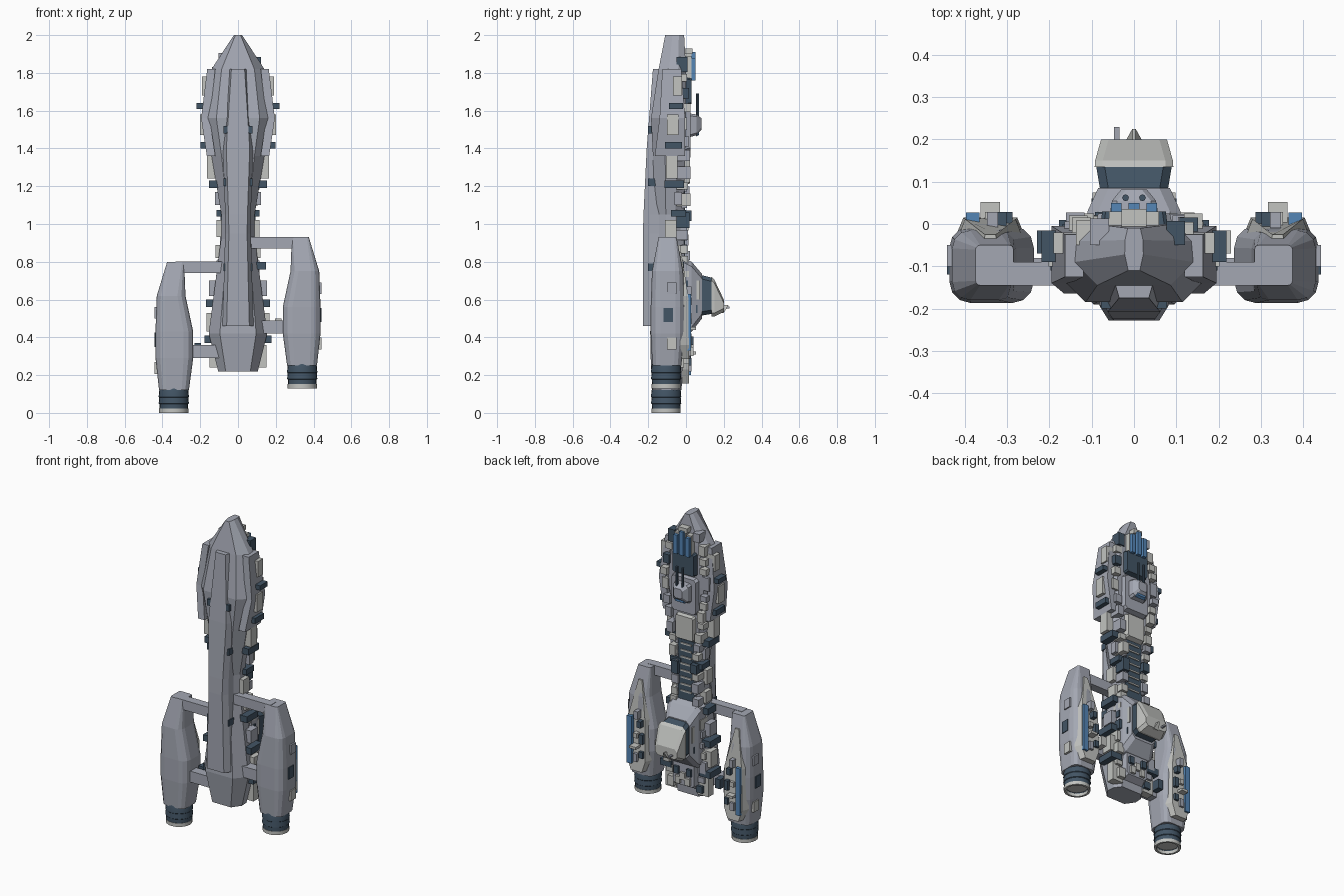
import bpy, bmesh, math, random

if "Cube" in bpy.data.objects:
    bpy.data.objects.remove(bpy.data.objects["Cube"])
random.seed(4)


def mat(name, c):
    m = bpy.data.materials.new(name)
    m.diffuse_color = (*c, 1)
    m.use_nodes = True
    m.node_tree.nodes["Principled BSDF"].inputs["Base Color"].default_value = m.diffuse_color
    return m


HULL = mat("hull grey", (.37, .39, .45))
LIGHT = mat("light panel grey", (.54, .55, .53))
DARK = mat("dark slate", (.055, .09, .13))
BLUE = mat("blue glass", (.09, .24, .47))


def loft(name, rings, m, smooth=False):
    """Skin a list of equal-length point rings and cap both ends."""
    bm = bmesh.new()
    vs = [[bm.verts.new(p) for p in r] for r in rings]
    n = len(vs[0])
    for a, b in zip(vs, vs[1:]):
        for i in range(n):
            j = (i + 1) % n
            bm.faces.new((a[i], a[j], b[j], b[i]))
    bm.faces.new(vs[0])
    bm.faces.new(vs[-1])
    bmesh.ops.recalc_face_normals(bm, faces=bm.faces)
    me = bpy.data.meshes.new(name)
    bm.to_mesh(me)
    bm.free()
    me.materials.append(m)
    ob = bpy.data.objects.new(name, me)
    bpy.context.collection.objects.link(ob)
    if smooth:
        bpy.context.view_layer.objects.active = ob
        ob.select_set(True)
        bpy.ops.object.shade_smooth_by_angle(angle=math.radians(30))
        ob.select_set(False)
    return ob


def rect(x0, x1, y0, y1, z):
    return [(x0, y0, z), (x1, y0, z), (x1, y1, z), (x0, y1, z)]


def box(name, x0, x1, y0, y1, z0, z1, m):
    return loft(name, [rect(x0, x1, y0, y1, z0), rect(x0, x1, y0, y1, z1)], m)


def yslab(name, steps, m, cut=.0):
    """Block stacked along y from (y, half width, z low, z high), corners cut."""
    rings = []
    for y, w, a, b in steps:
        c = cut
        rings.append([(-w + c, y, a), (w - c, y, a), (w, y, a + c), (w, y, b - c),
                      (w - c, y, b), (-w + c, y, b), (-w, y, b - c), (-w, y, a + c)])
    return loft(name, rings, m)


# Main hull: z, half width, front y, back y
SEC = [(.22, .105, -.165, -.02), (.42, .155, -.19, 0), (.92, .09, -.165, -.01),
       (1.05, .088, -.165, -.012), (1.36, .14, -.175, -.005), (1.56, .185, -.185, 0),
       (1.82, .14, -.145, 0), (2.0, .022, -.11, -.01)]
SHAPE = [(-.62, 0), (.62, 0), (1, .38), (.97, .72), (.68, 1), (-.68, 1), (-.97, .72), (-1, .38)]
loft("main_hull", [[(u * w, f + v * (b - f), z) for u, v in SHAPE] for z, w, f, b in SEC], HULL)


def half_width(z):
    for a, b in zip(SEC, SEC[1:]):
        if z <= b[0]:
            return a[1] + (b[1] - a[1]) * (z - a[0]) / (b[0] - a[0])
    return .02


# Long keel along the front
keel = [(.46, .082, .06, -.228), (.95, .068, .048, -.228), (1.05, .068, .05, -.225),
        (1.4, .08, .062, -.208), (1.82, .045, .035, -.175)]
loft("keel", [[(-a, -.13, z), (-a, f + .035, z), (-b, f, z), (b, f, z), (a, f + .035, z), (a, -.13, z)]
              for z, a, b, f in keel], HULL)

for s in (-1, 1):
    # Shoulder armour
    loft("shoulder_armour", [rect(s * .12, s * .165, -.165, -.005, 1.36),
                             rect(s * .15, s * .195, -.14, -.005, 1.56),
                             rect(s * .12, s * .163, -.125, -.025, 1.82)], HULL)
    # Side equipment boxes: z low, z high, projection, y front, y back, colour
    for a, b, p, y0, y1, m in [
            (1.68, 1.78, .035, -.07, -.02, LIGHT), (1.61, 1.64, .045, -.09, -.015, DARK),
            (1.47, 1.58, .025, -.1, -.04, LIGHT), (1.4, 1.435, .045, -.11, -.02, DARK),
            (1.24, 1.36, .035, -.105, -.045, LIGHT), (1.19, 1.23, .04, -.115, -.01, DARK),
            (1.1, 1.17, .02, -.06, -.02, HULL), (.93, 1.02, .025, -.11, -.05, LIGHT),
            (1.04, 1.075, .025, -.08, 0, DARK), (.82, .89, .02, -.09, -.03, LIGHT),
            (.76, .8, .04, -.12, -.01, DARK), (.62, .7, .03, -.09, -.02, HULL),
            (.56, .6, .035, -.11, 0, DARK), (.43, .53, .02, -.08, -.01, LIGHT),
            (.37, .41, .03, -.1, .01, DARK), (.24, .36, .025, -.06, -.01, LIGHT)]:
        w = half_width((a + b) / 2)
        box("side_unit", s * (w - .05), s * (w + p), y0, y1, a, b, m)
    # Dark sockets beside the keel
    for z in (.77, 1.22, 1.5):
        box("keel_socket", s * .055, s * .078, -.2, -.15, z - .02, z + .02, DARK)
    # Equipment along both edges of the back deck
    z = .26
    while z < 1.86:
        h = random.uniform(.03, .085)
        w = half_width(z + h / 2) * .8
        box("deck_unit", s * (w - .022), s * (w + .022), -.05, random.uniform(.005, .028),
            z, z + h, random.choice((LIGHT, LIGHT, HULL, DARK)))
        z += h + random.uniform(.01, .035)

# Back deck: dark trench with rungs, panels
box("trench", -.06, .06, -.04, -.004, .82, 1.2, DARK)
for i in range(8):
    z = .87 + i * .043
    box("trench_rung", -.038, .038, -.01, .002, z, z + .01, LIGHT)
    for s in (-1, 1):
        box("trench_bracket", s * .055, s * .072, -.03, .004, z, z + .022, HULL)
yslab("deck_panel", [(-.02, .07, 1.2, 1.37), (.02, .06, 1.215, 1.36)], LIGHT, .008)

# Gun platform with dome, window and twin barrels
yslab("gun_platform", [(-.02, .095, 1.375, 1.62), (.025, .085, 1.39, 1.61)], HULL, .015)
yslab("gun_turret", [(.02, .058, 1.46, 1.585), (.055, .052, 1.47, 1.58), (.082, .03, 1.5, 1.56)], HULL, .012)
yslab("turret_window", [(.054, .036, 1.463, 1.495), (.069, .03, 1.472, 1.497)], BLUE, .004)
for s in (-1, 1):
    x = s * .02
    rings = [[(x + .008 * math.cos(t * math.pi / 4), .062 + .008 * math.sin(t * math.pi / 4), z)
              for t in range(8)] for z in (1.56, 1.69)]
    loft("gun_barrel", rings, DARK)

# Dark bay and blue strips near the nose
yslab("nose_bay", [(-.02, .082, 1.625, 1.78), (.03, .075, 1.635, 1.77)], DARK, .008)
for x, a, b in [(-.042, 1.76, 1.89), (0, 1.76, 1.92), (.042, 1.76, 1.89)]:
    box("strip_mount", x - .017, x + .017, -.02, .03, a, b, LIGHT)
    box("blue_strip", x - .013, x + .013, .03, .05, a, b - .01, BLUE)
box("nose_cap", -.03, .03, -.02, .035, 1.9, 1.93, LIGHT)

# Command tower
yslab("tower_base", [(-.03, .115, .4, .83), (.03, .11, .43, .8), (.085, .085, .5, .735)], HULL, .025)
yslab("tower_window_band", [(.08, .08, .515, .73), (.14, .09, .525, .715)], DARK, .02)
yslab("tower_cap", [(.135, .093, .51, .72), (.15, .092, .51, .705), (.2, .078, .535, .6)], LIGHT, .018)
box("tower_antenna", -.047, -.034, .17, .23, .553, .562, HULL)
loft("tower_fin", [rect(-.018, .018, .15, .2, .53), rect(-.004, .004, .19, .225, .57)], LIGHT)
for s in (-1, 1):
    box("tower_side_box", s * .07, s * .098, .01, .075, .6, .7, LIGHT)
    box("tower_side_vent", s * .07, s * .1, .01, .06, .53, .57, DARK)

# Stern deck
yslab("stern_deck", [(-.03, .09, .26, .46), (.025, .075, .29, .46)], HULL, .015)
for x, z, m in [(-.045, .36, DARK), (.045, .36, DARK), (0, .33, LIGHT), (-.035, .3, LIGHT), (.035, .3, LIGHT)]:
    box("stern_unit", x - .016, x + .016, .005, .04, z, z + .045, m)


def rounded(x0, x1, y0, y1, z, k):
    """Rectangle with rounded corners, four points each."""
    r = k * min(x1 - x0, y1 - y0)
    pts = []
    for cx, cy, a in ((x1 - r, y1 - r, 0), (x0 + r, y1 - r, 90), (x0 + r, y0 + r, 180), (x1 - r, y0 + r, 270)):
        for i in range(4):
            t = math.radians(a + 30 * i)
            pts.append((cx + r * math.cos(t), cy + r * math.sin(t), z))
    return pts


# Engine pods: the left one sits lower than the right one
for s, dz in ((1, 0), (-1, -.13)):
    def pod(rings):
        return [[(s * x, y, z + dz) for x, y, z in r] for r in rings]

    def pbox(name, x0, x1, y0, y1, z0, z1, m):
        loft(name, pod([rect(x0, x1, y0, y1, z0), rect(x0, x1, y0, y1, z1)]), m)

    loft("pod_body", pod([rounded(*r) for r in [
        (.26, .418, -.178, -.025, .25, .25), (.237, .437, -.187, -.005, .42, .28),
        (.237, .437, -.187, -.005, .56, .28), (.278, .43, -.18, -.015, .75, .28),
        (.285, .375, -.145, -.05, .93, .12)]]), HULL)
    # Raised back plate, blue strip and small equipment
    def plate(y, k):
        zs = [(.285, .34 - .045 * k), (.36, .34 - .075 * k), (.62, .34 - .07 * k), (.85, .34 - .015 * k),
              (.85, .34 + .015 * k), (.62, .34 + .07 * k), (.36, .34 + .075 * k), (.285, .34 + .045 * k)]
        return [(x, y - max(0, z - .6) * .16, z) for z, x in zs]
    loft("pod_back_plate", pod([plate(-.03, 1.1), plate(.015, .85)]), LIGHT)
    pbox("pod_blue_strip", .366, .398, -.01, .027, .33, .63, BLUE)
    pbox("pod_fin", .317, .363, .0, .052, .44, .455, LIGHT)
    for x, z, h, m in [(.3, .38, .04, DARK), (.3, .47, .06, DARK), (.315, .57, .04, DARK),
                       (.34, .5, .03, LIGHT), (.335, .62, .05, HULL), (.34, .35, .05, HULL)]:
        pbox("pod_unit", x - .013, x + .013, -.01, .028, z, z + h, m)
    # Outer side panels
    for y, z, h, m in [(-.075, .63, .06, HULL), (-.095, .48, .075, DARK), (-.075, .335, .065, LIGHT)]:
        pbox("pod_side_panel", .4, .442, y - .025, y + .025, z, z + h, m)
    # Struts to the hull
    pbox("upper_strut", .06, .33, -.145, -.09, .87, .932, HULL)
    pbox("lower_strut", .1, .26, -.14, -.08, .42, .49, HULL)
    pbox("strut_clamp", .195, .23, -.07, -.015, .44, .5, DARK if s < 0 else LIGHT)

    def tube(prof):
        return pod([[(.34 + r * math.cos(i * math.pi / 10), -.105 + r * math.sin(i * math.pi / 10), z)
                     for i in range(20)] for z, r in prof])
    # Engine nozzle with hollow mouth and light rim
    loft("engine_nozzle", tube([(.26, .074), (.245, .078), (.215, .08), (.212, .077), (.18, .08),
                                (.177, .076), (.15, .075), (.148, .062), (.21, .045)]), DARK, True)
    rim = tube([(.152, .077), (.13, .077), (.13, .064), (.152, .062)])
    loft("engine_rim", rim[:3] + [rim[3]] + tube([(.2, .058), (.205, .05)]), LIGHT, True)
    loft("engine_glow", tube([(.17, .06), (.195, .06)]), BLUE)
